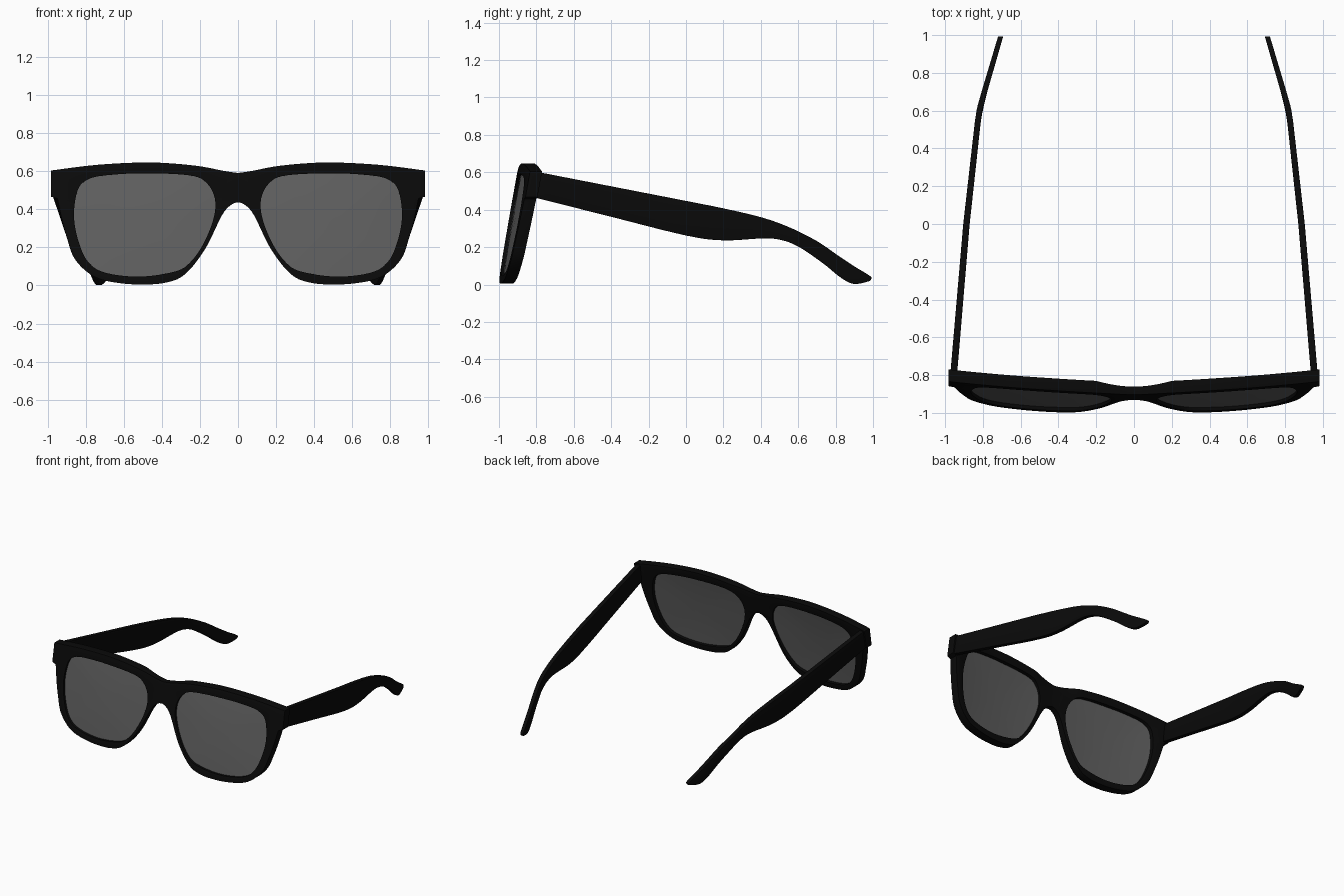
import bpy, bmesh, math
from mathutils import Vector

if "Cube" in bpy.data.objects:
    bpy.data.objects.remove(bpy.data.objects["Cube"])


def material(name, rgb):
    m = bpy.data.materials.new(name)
    m.diffuse_color = (*rgb, 1)
    m.use_nodes = True
    m.node_tree.nodes["Principled BSDF"].inputs["Base Color"].default_value = m.diffuse_color
    return m


BLACK = material("matte black", (0.003, 0.003, 0.003))
GREY = material("smoked grey", (0.115, 0.115, 0.115))
CX, CZ = 0.5, 0.33          # middle of one lens opening


def spline(pts, n, closed=False):
    """Smooth curve through the points, n samples per span."""
    p = [Vector(q) for q in pts]
    k, out = len(p), []
    get = (lambda i: p[i % k]) if closed else (lambda i: p[max(0, min(k - 1, i))])
    for i in range(k if closed else k - 1):
        a, b, c, d = (get(i + j) for j in (-1, 0, 1, 2))
        for s in range(n):
            t = s / n
            out.append(0.5 * (2 * b + (c - a) * t + (2 * a - 5 * b + 4 * c - d) * t ** 2
                              + (3 * b - a - 3 * c + d) * t ** 3))
    return out if closed else out + [p[-1]]


def line(a, b, n):
    """Points strictly between a and b."""
    return [Vector(a).lerp(Vector(b), i / n) for i in range(1, n)]


def front_y(x, z):
    """Wrapped and tilted front surface."""
    return -0.895 + 0.07 * x * x - 0.18 * (0.64 - z)


def depth(x):
    """Frame thickness, thinner at the bridge."""
    return 0.042 + 0.022 * min(1, abs(x) / 0.2) ** 2


def finish(bm, name, mat, bevel):
    bmesh.ops.recalc_face_normals(bm, faces=bm.faces)
    me = bpy.data.meshes.new(name)
    bm.to_mesh(me)
    bm.free()
    ob = bpy.data.objects.new(name, me)
    bpy.context.collection.objects.link(ob)
    me.materials.append(mat)
    mir = ob.modifiers.new("mirror", 'MIRROR')
    mir.merge_threshold = 0.0005
    if bevel:
        bev = ob.modifiers.new("bevel", 'BEVEL')
        bev.width, bev.segments = bevel, 3
        bev.limit_method, bev.angle_limit = 'ANGLE', math.radians(45)
    bpy.ops.object.select_all(action='DESELECT')
    ob.select_set(True)
    bpy.context.view_layer.objects.active = ob
    bpy.ops.object.convert(target='MESH')
    bpy.ops.object.shade_smooth_by_angle(angle=math.radians(40))


# Lens opening and outer outline of one half (x, z)
hole = spline([(.863, .374), (.842, .505), (.79, .558), (.70, .579), (.516, .589), (.253, .579),
               (.163, .537), (.121, .453), (.13, .347), (.184, .216), (.253, .12), (.33, .074),
               (.516, .047), (.70, .068), (.79, .126), (.842, .242)], 5, True)
top = spline([(0, .592), (.07, .602), (.2, .627), (.36, .643), (.516, .647), (.75, .634), (.983, .605)], 6)
low = spline([(.95, .458), (.925, .34), (.897, .24), (.865, .15), (.805, .08), (.73, .035), (.62, .012),
              (.5, .005), (.38, .015), (.28, .058), (.174, .19), (.084, .37), (.035, .425), (0, .438)], 5)
side = [Vector((.983, .605)), Vector((.983, .467))]
outer = top + line(*side, 5) + [side[1]] + low + line(low[-1], top[0], 5)

polar = sorted((math.atan2(p.y - CZ, p.x - CX), (p - Vector((CX, CZ))).length) for p in hole)
polar = [(polar[-1][0] - math.tau, polar[-1][1])] + polar + [(polar[0][0] + math.tau, polar[0][1])]


def hole_point(p):
    """Point of the opening in the same direction as p."""
    a = math.atan2(p.y - CZ, p.x - CX)
    for (a0, r0), (a1, r1) in zip(polar, polar[1:]):
        if a0 <= a <= a1:
            r = r0 + (r1 - r0) * (a - a0) / max(a1 - a0, 1e-9)
            return Vector((CX + r * math.cos(a), CZ + r * math.sin(a)))


# Front frame: closed section (opening to outline, front then back) carried round the outline
bm = bmesh.new()
rings = []
for p in outer:
    h = hole_point(p)
    pts = [h.lerp(p, t) for t in (0, .5, 1)]
    ring = [bm.verts.new((q.x, front_y(q.x, q.y), q.y)) for q in pts]
    ring += [bm.verts.new((q.x, front_y(q.x, q.y) + depth(q.x), q.y)) for q in reversed(pts)]
    rings.append(ring)
for i, r in enumerate(rings):
    s = rings[(i + 1) % len(rings)]
    for j in range(6):
        k = (j + 1) % 6
        if j == 2 and r[2].co.x < 1e-5 and s[2].co.x < 1e-5:
            continue                       # left open where the halves join
        bm.faces.new((r[j], r[k], s[k], s[j]))
finish(bm, "front_frame", BLACK, 0.011)

# Lenses: thin curved panes
bm = bmesh.new()
n = len(hole)
layers = []
for off in (0.018, 0.036):
    loops = []
    for f in (1.015, .8, .5, .2):
        loop = []
        for p in hole:
            x, z = CX + (p.x - CX) * f, CZ + (p.y - CZ) * f
            loop.append(bm.verts.new((x, front_y(x, z) + off - 0.008 * (1 - f * f), z)))
        loops.append(loop)
    for a, b in zip(loops, loops[1:]):
        for i in range(n):
            bm.faces.new((a[i], a[(i + 1) % n], b[(i + 1) % n], b[i]))
    bm.faces.new(loops[-1])
    layers.append(loops[0])
for i in range(n):
    bm.faces.new((layers[0][i], layers[0][(i + 1) % n], layers[1][(i + 1) % n], layers[1][i]))
finish(bm, "lenses", GREY, 0)

# Temple arms: upper and lower edges (y, z), bent inward toward the tips
upper = spline([(-.80, .603), (-.4, .525), (0, .447), (.2, .407), (.4, .36), (.55, .307), (.7, .232),
                (.82, .15), (.9, .097), (.97, .055), (.994, .037)], 5)
lower = spline([(-.80, .463), (-.4, .362), (0, .262), (.2, .236), (.4, .246), (.5, .24), (.6, .203),
                (.73, .115), (.83, .035), (.9, .003), (.985, .019)], 5)
bend = [(-.80, .955), (0, .887), (.55, .826), (.62, .815), (.69, .795), (.85, .748), (1.0, .704)]


def arm_x(y):
    for (y0, x0), (y1, x1) in zip(bend, bend[1:]):
        if y <= y1:
            return x0 + (x1 - x0) * (y - y0) / (y1 - y0)
    return bend[-1][1]


bm = bmesh.new()
rings = []
for i, (u, l) in enumerate(zip(upper, lower)):
    w = 0.018 - 0.005 * i / len(upper)
    rings.append([bm.verts.new((arm_x(q.x) + d * w, q.x, q.y))
                  for q, d in ((u, -1), (u, 1), (l, 1), (l, -1))])
for r, s in zip(rings, rings[1:]):
    for j in range(4):
        bm.faces.new((r[j], r[(j + 1) % 4], s[(j + 1) % 4], s[j]))
bm.faces.new(rings[0])
bm.faces.new(rings[-1])
finish(bm, "temple_arms", BLACK, 0.007)
